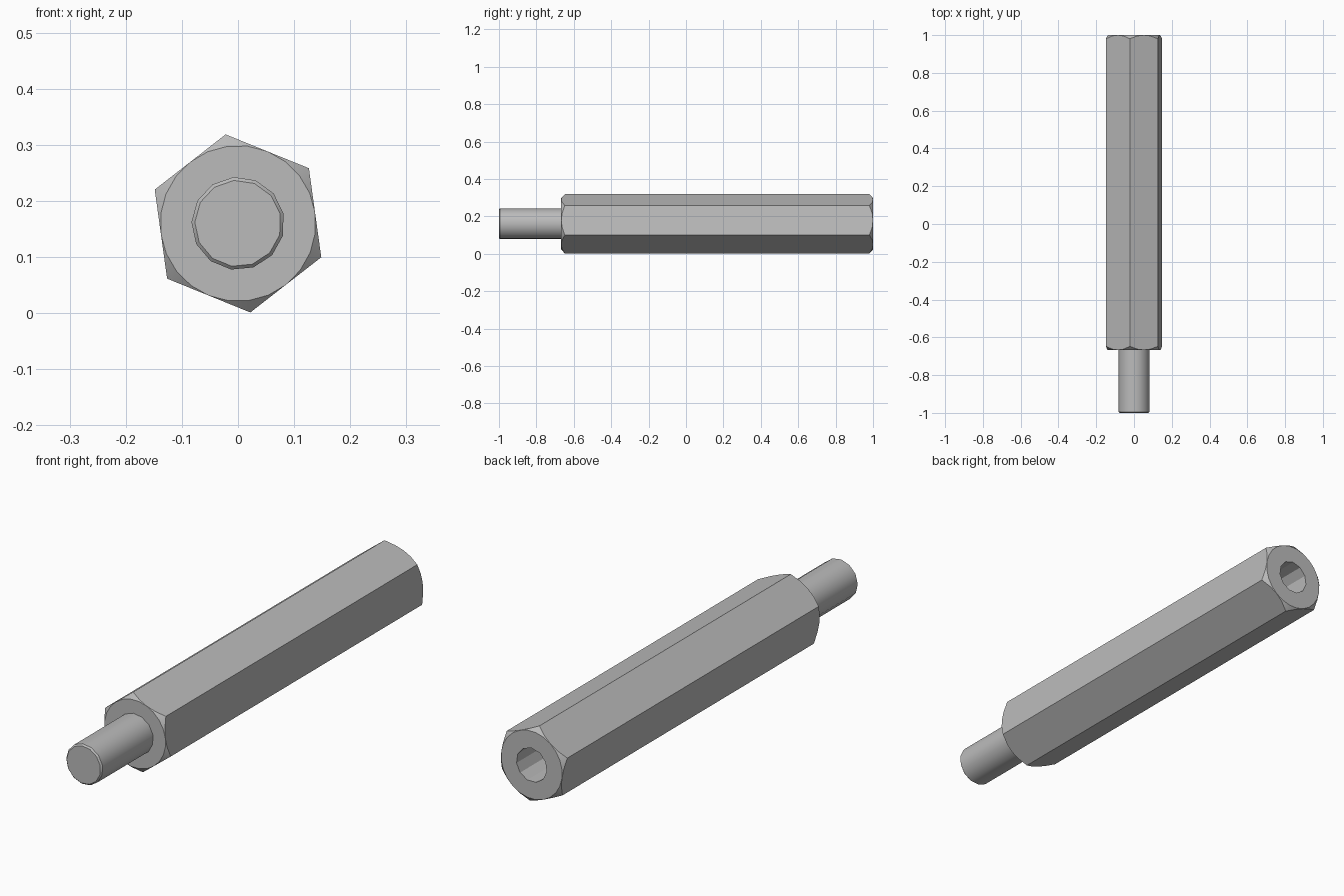
import bpy, bmesh
from math import cos, sin, pi, radians

cube = bpy.data.objects.get("Cube")
if cube:
    bpy.data.objects.remove(cube)

AXIS_Z = 0.16        # height of the long axis
APOTHEM = 0.1387     # half the distance across flats
SHOULDER, BACK = -0.667, 1.0
STEPS = 4            # samples along each hexagon side
BEVEL = 0.9          # axial depth of corner bevel per unit of radius

steel = bpy.data.materials.new("grey steel")
steel.use_nodes = True
steel.diffuse_color = (0.5, 0.5, 0.5, 1)
steel.node_tree.nodes["Principled BSDF"].inputs["Base Color"].default_value = (0.5, 0.5, 0.5, 1)


def point(bm, angle, radius, y):
    return bm.verts.new((radius * cos(angle), y, AXIS_Z + radius * sin(angle)))


def circle(bm, count, start, radius, y):
    return [point(bm, radians(start) + 2 * pi * i / count, radius, y) for i in range(count)]


def bridge(bm, a, b):
    n = len(a)
    for i in range(n):
        j = (i + 1) % n
        bm.faces.new((a[i], a[j], b[j], b[i]))


def ring_edges(bm, ring):
    return [bm.edges.get((v, ring[(i + 1) % len(ring)])) for i, v in enumerate(ring)]


def finish(bm, name):
    bmesh.ops.remove_doubles(bm, verts=bm.verts, dist=0.0001)
    bmesh.ops.recalc_face_normals(bm, faces=bm.faces)
    mesh = bpy.data.meshes.new(name)
    bm.to_mesh(mesh)
    bm.free()
    mesh.materials.append(steel)
    obj = bpy.data.objects.new(name, mesh)
    bpy.context.collection.objects.link(obj)
    bpy.ops.object.select_all(action='DESELECT')
    obj.select_set(True)
    bpy.context.view_layer.objects.active = obj
    bpy.ops.object.shade_smooth_by_angle(angle=radians(30))


# Hexagonal body: conical bevels meet the flats in curved edges
bm = bmesh.new()
count = 6 * STEPS
front_rim = circle(bm, count, 37.9, APOTHEM, SHOULDER)
back_rim = circle(bm, count, 37.9, APOTHEM, BACK)
front_hex, back_hex = [], []
for i in range(count):
    angle = radians(37.9) + 2 * pi * i / count
    from_middle = (i % STEPS) / STEPS * pi / 3 - pi / 6
    radius = APOTHEM / cos(from_middle)
    depth = (radius - APOTHEM) * BEVEL
    front_hex.append(point(bm, angle, radius, SHOULDER + depth))
    back_hex.append(point(bm, angle, radius, BACK - depth))
bridge(bm, front_rim, front_hex)
bridge(bm, front_hex, back_hex)
bridge(bm, back_hex, back_rim)
bm.faces.new(front_rim)

# Blind bore in the back end
bore_rim = circle(bm, 11, 90, 0.069, BACK)
bore_end = circle(bm, 11, 90, 0.069, BACK - 0.55)
bridge(bm, bore_rim, bore_end)
bm.faces.new(bore_end)
bmesh.ops.triangle_fill(bm, use_beauty=True, normal=(0, 1, 0),
                        edges=ring_edges(bm, back_rim) + ring_edges(bm, bore_rim))
finish(bm, "hex_body")

# Round stud with a bevelled tip
bm = bmesh.new()
rings = [circle(bm, 13, 95.5, radius, y)
         for radius, y in ((0.083, SHOULDER), (0.083, -0.994), (0.077, -1.0))]
for a, b in zip(rings, rings[1:]):
    bridge(bm, a, b)
bm.faces.new(rings[0])
bm.faces.new(rings[-1])
finish(bm, "stud")
